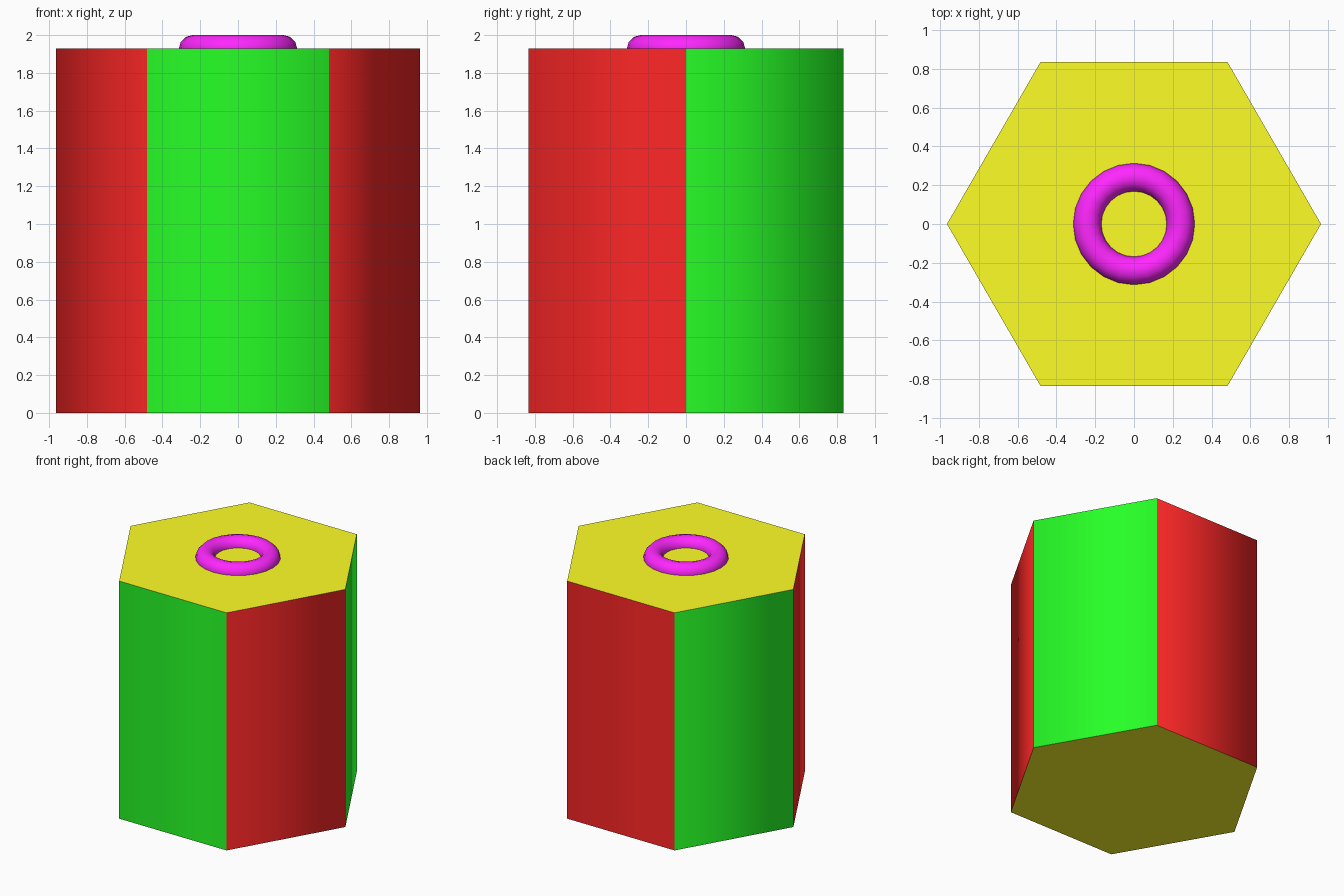
import bpy
from math import radians, atan2, pi

if "Cube" in bpy.data.objects:
    bpy.data.objects.remove(bpy.data.objects["Cube"])

S = 0.9639          # hexagon corner radius; height is twice this
H = 2 * S


def material(name, color):
    m = bpy.data.materials.new(name)
    m.diffuse_color = (*color, 1)
    m.use_nodes = True
    m.node_tree.nodes["Principled BSDF"].inputs["Base Color"].default_value = m.diffuse_color
    return m


yellow = material("yellow", (1, 1, 0.02))
green = material("green", (0.02, 1, 0.02))
red = material("red", (1, 0.02, 0.02))
magenta = material("magenta", (1, 0.02, 1))

# Hexagonal body, corners on the x axis
bpy.ops.mesh.primitive_cylinder_add(vertices=6, radius=S, depth=H,
                                    location=(0, 0, H / 2),
                                    rotation=(0, 0, radians(30)))
body = bpy.context.object
body.name = "hexagonal_body"
bpy.ops.object.transform_apply(location=False, rotation=True, scale=False)
for m in (yellow, green, red):
    body.data.materials.append(m)

# Yellow caps, sides alternating green and red with green at the front
for f in body.data.polygons:
    n = f.normal
    if abs(n.z) > 0.5:
        f.material_index = 0
    else:
        step = round((atan2(n.y, n.x) + pi / 2) / (pi / 3))
        f.material_index = 1 + step % 2
bpy.ops.object.shade_smooth_by_angle(angle=radians(70))

# Ring half sunk into the top
bpy.ops.mesh.primitive_torus_add(major_segments=24, minor_segments=12,
                                 major_radius=0.25 * S, minor_radius=0.075 * S,
                                 location=(0, 0, H))
ring = bpy.context.object
ring.name = "top_ring"
ring.data.materials.append(magenta)
bpy.ops.object.shade_smooth()
